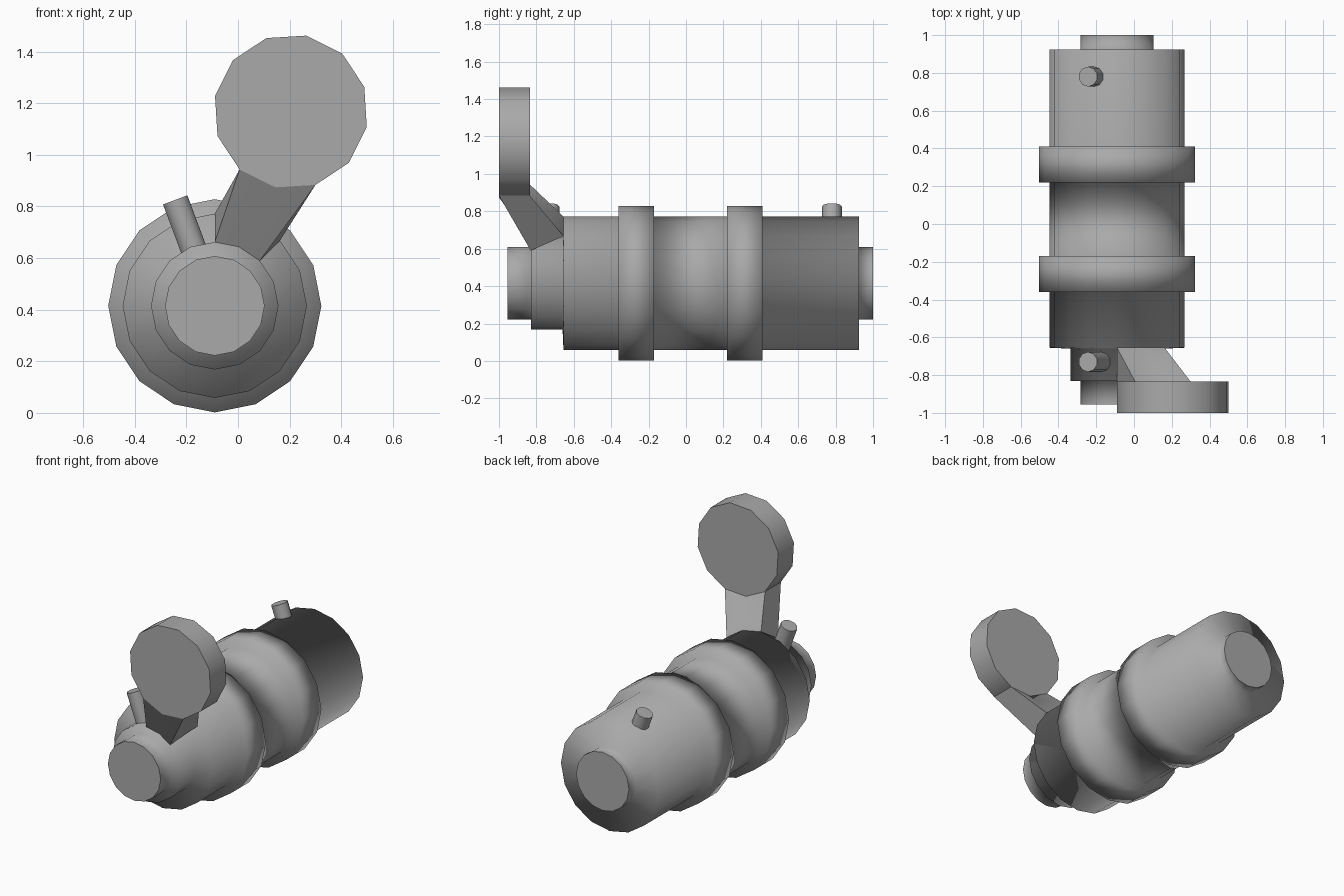
import bpy, bmesh
from math import sin, cos, pi, radians
from mathutils import Vector

if "Cube" in bpy.data.objects:
    bpy.data.objects.remove(bpy.data.objects["Cube"])

grey = bpy.data.materials.new("plain grey")
grey.use_nodes = True
grey.diffuse_color = (0.4, 0.4, 0.4, 1)
grey.node_tree.nodes["Principled BSDF"].inputs["Base Color"].default_value = (0.4, 0.4, 0.4, 1)

CX, CZ = -0.09, 0.415      # axis of the barrel
SIDES = 16


def finish(bm, name, sharp_angle=None):
    """Turn a bmesh into a smooth shaded grey object."""
    bmesh.ops.recalc_face_normals(bm, faces=bm.faces)
    for f in bm.faces:
        f.smooth = True
    if sharp_angle:
        for e in bm.edges:
            if len(e.link_faces) == 2 and e.calc_face_angle() > radians(sharp_angle):
                e.smooth = False
    mesh = bpy.data.meshes.new(name)
    bm.to_mesh(mesh)
    bm.free()
    mesh.materials.append(grey)
    ob = bpy.data.objects.new(name, mesh)
    bpy.context.collection.objects.link(ob)
    return ob


def polar(radius, k, y):
    a = 2 * pi * k / SIDES
    return Vector((CX + radius * cos(a), y, CZ + radius * sin(a)))


def bridge(bm, a, b):
    n = len(a)
    for i in range(n):
        j = (i + 1) % n
        bm.faces.new((a[i], a[j], b[j], b[i]))


def cylinder(name, start, end, radius, sides, turn=0.0):
    bm = bmesh.new()
    start, end = Vector(start), Vector(end)
    axis = (end - start).normalized()
    u = Vector((1, 0, 0)) if abs(axis.y) > 0.5 else Vector((0, 1, 0))
    v = Vector((0, 0, 1)) if abs(axis.y) > 0.5 else axis.cross(u)
    loops = []
    for c in (start, end):
        ring = []
        for k in range(sides):
            a = turn + 2 * pi * k / sides
            ring.append(bm.verts.new(c + radius * (u * cos(a) + v * sin(a))))
        loops.append(ring)
        bm.faces.new(ring)
    bridge(bm, *loops)
    return finish(bm, name, 45)


# Barrel with two collars, a stepped nose and a tail cap: (radius, y)
STAGE, BODY, COLLAR, CAP = 0.247, 0.357, 0.413, 0.193
profile = [(CAP, -0.955), (CAP, -0.83), (STAGE, -0.83), (STAGE, -0.66),
           (BODY, -0.655), (BODY, -0.36), (COLLAR, -0.36), (COLLAR, -0.17),
           (BODY, -0.17), (BODY, 0.22), (COLLAR, 0.22), (COLLAR, 0.41),
           (BODY, 0.41), (BODY, 0.925), (CAP, 0.925), (CAP, 1.0)]
bm = bmesh.new()
rings = [[bm.verts.new(polar(r, k, y)) for k in range(SIDES)] for r, y in profile]
for a, b in zip(rings, rings[1:]):
    bridge(bm, a, b)
for ring in (rings[0], rings[-1]):
    for e in bm.faces.new(ring).edges:
        e.smooth = False
finish(bm, "barrel")

# Two short pins standing radially on the nose and the tail
out = Vector((cos(radians(110.5)), 0, sin(radians(110.5))))
for name, y in (("front_pin", -0.73), ("rear_pin", 0.78)):
    base = Vector((CX, y, CZ))
    cylinder(name, base + out * 0.19, base + out * 0.438, 0.053, 10)

# Round plate at the end of the lever
PX, PZ, PR, TURN = 0.205, 1.168, 0.3, radians(18.5)
cylinder("lever_plate", (PX, -1, PZ), (PX, -0.835, PZ), PR, 12, TURN)

# Slanted arm from the nose steps up to the plate rim
bm = bmesh.new()


def rim(k, y):
    a = TURN + 2 * pi * k / 12
    return Vector((PX + PR * cos(a), y, PZ + PR * sin(a)))


low = [polar(STAGE, k, -0.83) for k in (4, 3, 2)] + [polar(BODY, k, -0.655) for k in (2, 3, 4)]
high = [rim(k, -1.0) for k in (7, 8, 9)] + [rim(k, -0.835) for k in (9, 8, 7)]
low, high = [[bm.verts.new(p) for p in loop] for loop in (low, high)]
bridge(bm, low, high)
for loop in (low, high):
    for i in (0, 1):
        bm.faces.new((loop[i], loop[i + 1], loop[4 - i], loop[5 - i]))
finish(bm, "lever_arm", 45)
